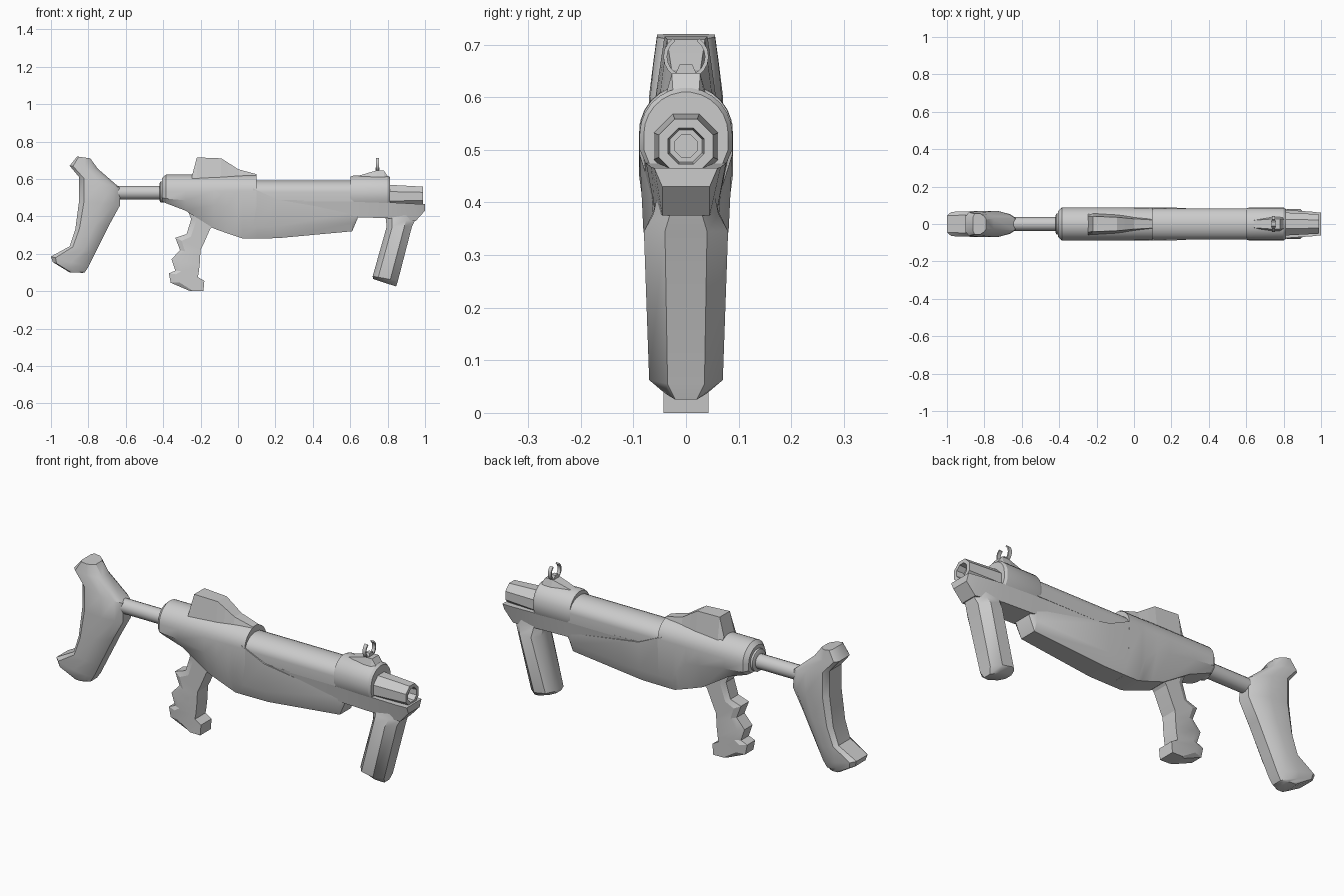
import bpy, bmesh
from math import sin, cos, pi, radians

if "Cube" in bpy.data.objects:
    bpy.data.objects.remove(bpy.data.objects["Cube"])


def finish(name, bm, smooth=28):
    bmesh.ops.recalc_face_normals(bm, faces=bm.faces)
    me = bpy.data.meshes.new(name)
    bm.to_mesh(me)
    bm.free()
    ob = bpy.data.objects.new(name, me)
    bpy.context.collection.objects.link(ob)
    bpy.ops.object.select_all(action='DESELECT')
    ob.select_set(True)
    bpy.context.view_layer.objects.active = ob
    if smooth:
        bpy.ops.object.shade_smooth_by_angle(angle=radians(smooth))
    return ob


def loft(name, rings, smooth=28):
    """Skin a list of equal-length closed rings and cap both ends."""
    bm = bmesh.new()
    vs = [[bm.verts.new(p) for p in r] for r in rings]
    n = len(vs[0])
    for a, b in zip(vs, vs[1:]):
        for i in range(n):
            j = (i + 1) % n
            bm.faces.new((a[i], a[j], b[j], b[i]))
    bm.faces.new(vs[0])
    bm.faces.new(vs[-1])
    return finish(name, bm, smooth)


def mirrored(x, half):
    """Half section (y, z) from top to bottom, mirrored across y = 0."""
    return [(x, y, z) for y, z in half] + [(x, -y, z) for y, z in reversed(half)]


def arch(w, h, zc, n=6):
    """Upper half-round section from near the crown down to the side."""
    return [(w * sin(a), zc + h * cos(a)) for a in [(i + .5) * pi / (2 * n + 1) for i in range(n)]] + [(w, zc)]


def slab(back, front, w, section):
    """Ring lying between a back and a front point, with half width w."""
    half = [(back[0] + t * (front[0] - back[0]), k * w,
             back[1] + t * (front[1] - back[1])) for t, k in section]
    return half + [(x, -y, z) for x, y, z in reversed(half)]


def lathe(name, profile, zc, n, smooth=28):
    """Rings around an x axis at height zc; profile is (x, radius)."""
    return loft(name, [[(x, r * cos((i + .5) * 2 * pi / n), zc + r * sin((i + .5) * 2 * pi / n))
                        for i in range(n)] for x, r in profile], smooth)


# Shoulder stock
stock = [((-.86, .72), (-.79, .71), .055), ((-.90, .67), (-.75, .655), .062),
         ((-.85, .61), (-.635, .555), .07), ((-.85, .48), (-.63, .46), .07),
         ((-.87, .33), (-.685, .36), .07), ((-.90, .24), (-.76, .21), .068),
         ((-1.0, .185), (-.80, .13), .065), ((-.99, .155), (-.82, .10), .06),
         ((-.90, .10), (-.83, .098), .045)]
stock_section = [(0, .7), (.12, 1), (.55, 1), (.85, .75), (1, .45)]
loft("stock", [slab(b, f, w, stock_section) for b, f, w in stock], 35)

# Stock tube and its collar
lathe("stock_tube", [(-.66, .037), (-.38, .037)], .527, 16)
lathe("stock_collar", [(-.42, .045), (-.415, .056), (-.37, .06)], .53, 16)

# Receiver: round top, sides, then an undercut towards the bottom
receiver = [(-.405, .07, .50, .05, .48), (-.385, .089, .495, .06, .47),
            (-.28, .089, .485, .05, .43), (-.13, .089, .46, .05, .335),
            (-.06, .089, .45, .052, .31), (0, .088, .39, .055, .29),
            (.025, .088, .345, .056, .282), (.10, .088, .345, .056, .282)]
loft("receiver", [mirrored(x, arch(w, w, .535) + [(w - .007 * (ze < .4), ze), (wb, zb)])
                  for x, w, ze, wb, zb in receiver])

# Tapered lower housing
housing = [(.08, .088, .55, .081, .345, .056, .282), (.21, .088, .49, .081, .345, .056, .283),
           (.61, .066, .42, .062, .365, .045, .32), (.64, .055, .405, .052, .395, .045, .39)]
loft("lower_housing", [mirrored(x, [(a, b), (c, d), (e, f)]) for x, a, b, c, d, e, f in housing])

# Upper barrel cover and rounded front cap
loft("barrel_cover", [mirrored(x, arch(.083, .063, .53) + [(.08, .48)]) for x in (.08, .62)])
loft("front_cap", [mirrored(x, arch(r, r, .53) + [(r, .50), (r * .85, .47)])
                   for x, r in ((.602, .083), (.615, .088), (.80, .088), (.812, .080))])

# Underbarrel rail
rail = [(.15, .082, .49, .078, .44), (.64, .078, .478, .062, .395), (.80, .076, .475, .06, .39),
        (.95, .066, .467, .045, .375), (1.0, .06, .465, .045, .43)]
loft("rail", [mirrored(x, [(a, b), (c, d)]) for x, a, b, c, d in rail])

# Octagonal barrel with stepped bore
lathe("barrel", [(.78, .068), (.99, .056), (.99, .037), (.95, .033), (.95, .023), (.85, .023)], .507, 8, 20)

# Foregrip
foregrip = [((.78, .41), (.95, .41), .055), ((.79, .385), (.945, .375), .062),
            ((.795, .345), (.93, .345), .08), ((.72, .08), (.855, .055), .07),
            ((.722, .065), (.845, .025), .04)]
grip_section = [(0, .5), (.22, 1), (.7, 1), (1, .5)]
loft("foregrip", [slab(b, f, w, grip_section) for b, f, w in foregrip], 40)

# Pistol grip with finger notches, thinner at its rear edge
grip = [((-.28, .46), (-.12, .36)), ((-.25, .385), (-.15, .33)), ((-.275, .305), (-.185, .25)),
        ((-.335, .285), (-.20, .22)), ((-.31, .22), (-.202, .19)), ((-.355, .17), (-.205, .14)),
        ((-.335, .11), (-.21, .10)), ((-.37, .095), (-.215, .075)), ((-.36, .045), (-.18, .055)),
        ((-.26, .002), (-.185, .0))]
loft("pistol_grip", [slab(b, f, .043, [(0, .75), (.25, 1), (1, 1)]) for b, f in grip], 20)

# Rear sight hump on the receiver
hump = [(-.245, .058, .60, .62), (-.22, .057, .60, .715), (-.09, .05, .60, .71),
        (-.05, .045, .60, .685), (.0, .038, .60, .652), (.10, .03, .60, .625)]
loft("rear_sight_hump", [mirrored(x, [(w * .72, zt), (w, zb)]) for x, w, zb, zt in hump], 0)

# Front sight ramp and post
loft("front_sight_ramp", [mirrored(x, [(w * .6, z), (w, .58)]) for x, w, z in
                          ((.62, .03, .61), (.74, .045, .645), (.78, .045, .645), (.81, .04, .60))], 0)
loft("front_sight_post", [mirrored(x, [(.012, .662), (.024, .635)]) for x in (.735, .757)], 0)

# Front sight claws: two arcs with an open top
for side, name in ((1, "sight_claw_left"), (-1, "sight_claw_right")):
    rings = []
    for i in range(8):
        a = radians(-75 + i * 18.5)
        inner, outer = .036, .043
        rings.append([(x, side * r * cos(a), .677 + r * sin(a)) for x, r in
                      ((.737, inner), (.737, outer), (.755, outer), (.755, inner))])
    loft(name, rings)
